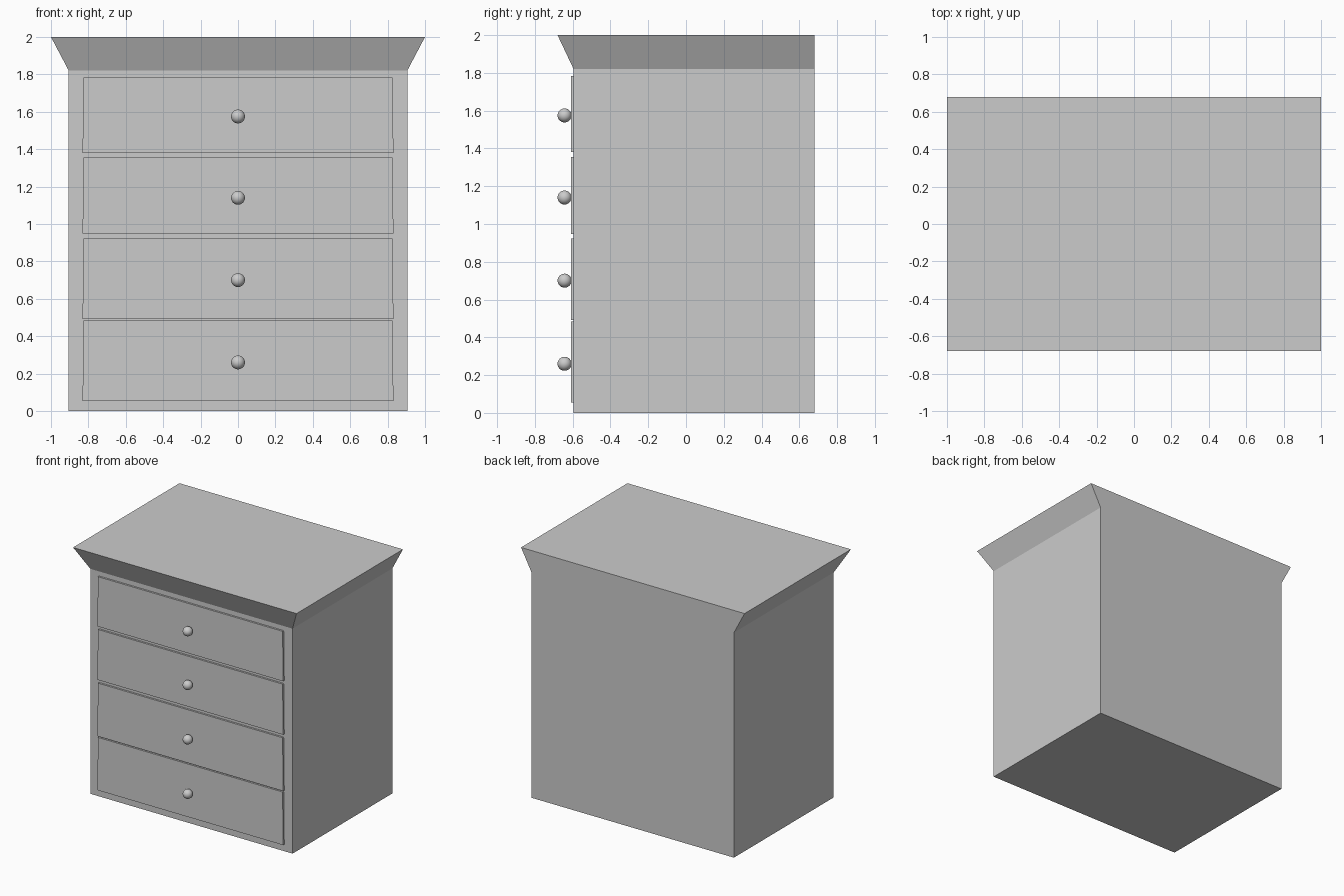
import bpy, bmesh

if "Cube" in bpy.data.objects:
    bpy.data.objects.remove(bpy.data.objects["Cube"])

grey = bpy.data.materials.new("plain grey")
grey.diffuse_color = (0.6, 0.6, 0.6, 1)
grey.use_nodes = True
grey.node_tree.nodes["Principled BSDF"].inputs["Base Color"].default_value = grey.diffuse_color


def finish(name, bm):
    """Turn a bmesh into a named object with the grey material."""
    bmesh.ops.recalc_face_normals(bm, faces=bm.faces)
    mesh = bpy.data.meshes.new(name)
    bm.to_mesh(mesh)
    bm.free()
    mesh.materials.append(grey)
    obj = bpy.data.objects.new(name, mesh)
    bpy.context.collection.objects.link(obj)
    return obj


def loft(name, rings):
    """Closed solid through four-cornered rings."""
    bm = bmesh.new()
    loops = [[bm.verts.new(p) for p in ring] for ring in rings]
    for a, b in zip(loops, loops[1:]):
        for i in range(4):
            j = (i + 1) % 4
            bm.faces.new((a[i], a[j], b[j], b[i]))
    bm.faces.new(loops[0])
    bm.faces.new(loops[-1])
    return finish(name, bm)


# Cabinet: straight box with a crown flaring to the front and sides, flat back
BACK = 0.68
sections = [(0.0, 0.905, -0.595), (1.82, 0.905, -0.595), (2.0, 1.0, -0.68)]
loft("cabinet", [[(-w, f, z), (w, f, z), (w, BACK, z), (-w, BACK, z)]
                 for z, w, f in sections])

# Drawers: thin, slightly tapered front panels, each with a round knob
drawers = [(0.055, 0.483, 0.26), (0.492, 0.922, 0.70),
           (0.948, 1.356, 1.14), (1.38, 1.783, 1.575)]
for n, (low, high, knob_z) in enumerate(drawers, 1):
    loft(f"drawer_front_{n}",
         [[(-0.831, y, low), (0.831, y, low), (0.826, y, high), (-0.826, y, high)]
          for y in (-0.59, -0.61)])

    bpy.ops.mesh.primitive_uv_sphere_add(segments=32, ring_count=16, radius=0.037,
                                         location=(0, -0.643, knob_z))
    knob = bpy.context.object
    knob.name = f"drawer_knob_{n}"
    knob.data.materials.append(grey)
    bpy.ops.object.shade_smooth()
